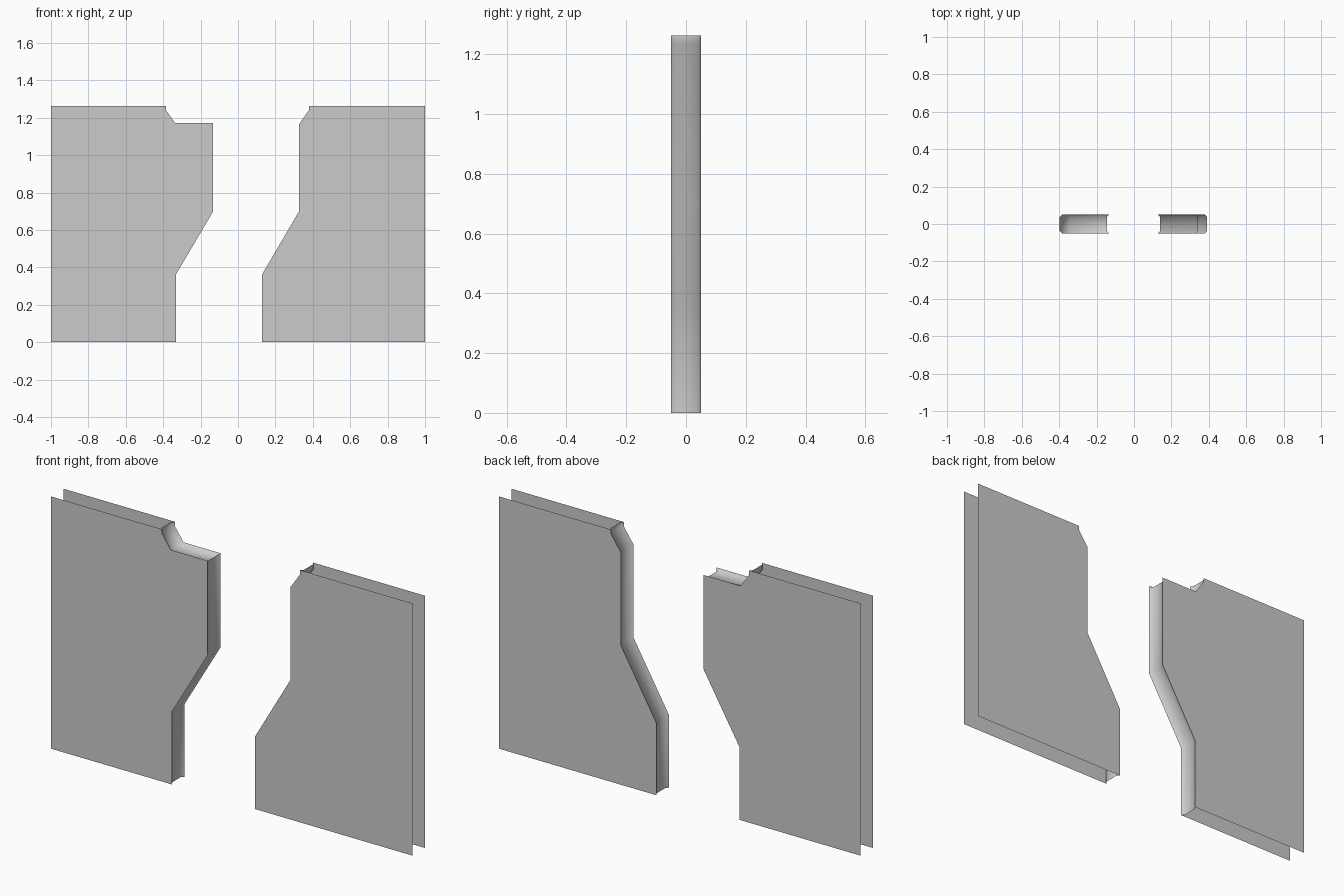
import bpy, bmesh, math
from mathutils import Vector

if "Cube" in bpy.data.objects:
    bpy.data.objects.remove(bpy.data.objects["Cube"])

TOP, HALF, CHAMFER = 1.262, 0.05, 0.012


def inset(path, side, d):
    """Offset an (x, z) path towards the solid (side = x direction of the outer end)."""
    pts = [Vector(p) for p in path]
    normals = []
    for a, b in zip(pts, pts[1:]):
        t = (b - a).normalized()
        normals.append(Vector((-t.y, t.x)) * -side)
    result = []
    for i, p in enumerate(pts):
        n0 = normals[max(i - 1, 0)]
        n1 = normals[min(i, len(normals) - 1)]
        result.append(p + (n0 + n1) * d / (1 + n0.dot(n1)))
    return result


def wall(name, path, side):
    """Hollow wall: two sheets joined by a chamfered strip along the doorway edge."""
    bm = bmesh.new()
    inner = inset(path, side, CHAMFER)
    rows = []
    for pts, y in ((inner, -HALF), (path, -HALF + CHAMFER),
                   (path, HALF - CHAMFER), (inner, HALF)):
        rows.append([bm.verts.new((p[0], y, p[1])) for p in pts])
    # doorway edge strip
    for r0, r1 in zip(rows, rows[1:]):
        for i in range(len(path) - 1):
            bm.faces.new((r0[i], r0[i + 1], r1[i + 1], r1[i]))
    # front and back sheets, open at top, bottom and outer end
    for row, y in ((rows[0], -HALF), (rows[3], HALF)):
        low = bm.verts.new((side, y, 0))
        high = bm.verts.new((side, y, TOP))
        bm.faces.new(row + [low, high])
    bmesh.ops.recalc_face_normals(bm, faces=bm.faces)
    # make the front sheet face -y
    front = min(bm.faces, key=lambda f: f.calc_center_median().y)
    if front.normal.y > 0:
        bmesh.ops.reverse_faces(bm, faces=bm.faces)
    bmesh.ops.triangulate(bm, faces=[f for f in bm.faces if len(f.verts) > 4])
    mesh = bpy.data.meshes.new(name)
    bm.to_mesh(mesh)
    bm.free()
    obj = bpy.data.objects.new(name, mesh)
    bpy.context.collection.objects.link(obj)
    bpy.ops.object.select_all(action='DESELECT')
    obj.select_set(True)
    bpy.context.view_layer.objects.active = obj
    bpy.ops.object.shade_smooth_by_angle(angle=math.radians(50))


# left wall with stepped top
wall("left_wall", [(-0.397, TOP), (-0.397, 1.237), (-0.343, 1.16), (-0.145, 1.16),
                   (-0.145, 0.702), (-0.343, 0.367), (-0.343, 0)], -1)
# right wall with widened foot
wall("right_wall", [(0.391, TOP), (0.391, 1.237), (0.338, 1.16),
                    (0.338, 0.696), (0.14, 0.358), (0.14, 0)], 1)
